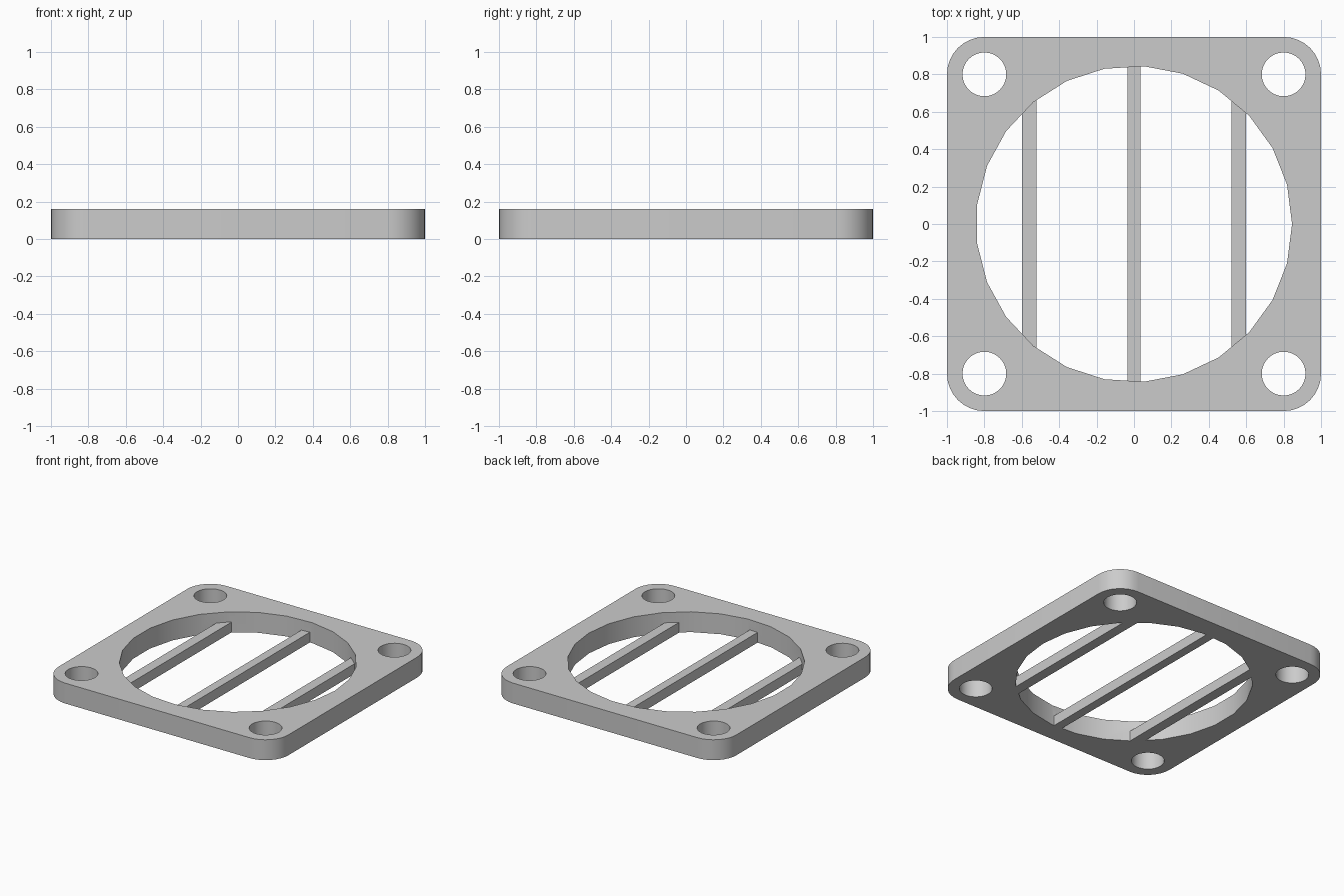
import bpy, bmesh
from math import cos, sin, pi

if "Cube" in bpy.data.objects:
    bpy.data.objects.remove(bpy.data.objects["Cube"])

THICK, HOLE_R, CORNER = 0.16, 0.845, 0.2

grey = bpy.data.materials.new("plain grey")
grey.use_nodes = True
grey.diffuse_color = (0.6, 0.6, 0.6, 1)
grey.node_tree.nodes["Principled BSDF"].inputs["Base Color"].default_value = (0.6, 0.6, 0.6, 1)


def arc(cx, cy, r, start, sweep, n):
    return [(cx + r * cos(start + sweep * i / n), cy + r * sin(start + sweep * i / n))
            for i in range(n + 1)]


def prism(name, outline, z0, z1):
    """Extrude a closed outline from z0 to z1."""
    bm = bmesh.new()
    face = bm.faces.new([bm.verts.new((x, y, z0)) for x, y in outline])
    top = bmesh.ops.extrude_face_region(bm, geom=[face])["geom"]
    for v in top:
        if isinstance(v, bmesh.types.BMVert):
            v.co.z = z1
    bmesh.ops.recalc_face_normals(bm, faces=bm.faces)
    mesh = bpy.data.meshes.new(name)
    bm.to_mesh(mesh)
    bm.free()
    mesh.materials.append(grey)
    obj = bpy.data.objects.new(name, mesh)
    bpy.context.collection.objects.link(obj)
    return obj


def combine(target, other, operation):
    mod = target.modifiers.new(operation.title(), 'BOOLEAN')
    mod.object, mod.operation, mod.solver = other, operation, 'EXACT'
    bpy.context.view_layer.objects.active = target
    bpy.ops.object.modifier_apply(modifier=mod.name)
    bpy.data.objects.remove(other)


# Rounded square plate
outline = []
for k, (sx, sy) in enumerate([(1, 1), (-1, 1), (-1, -1), (1, -1)]):
    outline += arc(sx * (1 - CORNER), sy * (1 - CORNER), CORNER, k * pi / 2, pi / 2, 8)
plate = prism("vent_plate", outline, 0, THICK)

# Large central opening and four screw holes
holes = [(0, 0, HOLE_R, 25)] + [(x, y, 0.117, 32) for x in (-0.8, 0.8) for y in (-0.8, 0.8)]
for x, y, r, n in holes:
    cutter = prism("hole_cutter", arc(x, y, r, 0, 2 * pi, n)[:-1], -0.1, THICK + 0.1)
    combine(plate, cutter, 'DIFFERENCE')

# Three bars across the opening, in its lower half
for x, half_width, reach in [(-0.56, 0.04, 0.7), (0, 0.035, 0.9), (0.56, 0.04, 0.7)]:
    a, b = x - half_width, x + half_width
    bar = prism("bar", [(a, -reach), (b, -reach), (b, reach), (a, reach)], 0, THICK / 2)
    combine(plate, bar, 'UNION')

bpy.ops.object.select_all(action='DESELECT')
plate.select_set(True)
bpy.context.view_layer.objects.active = plate
bpy.ops.object.shade_smooth_by_angle()
